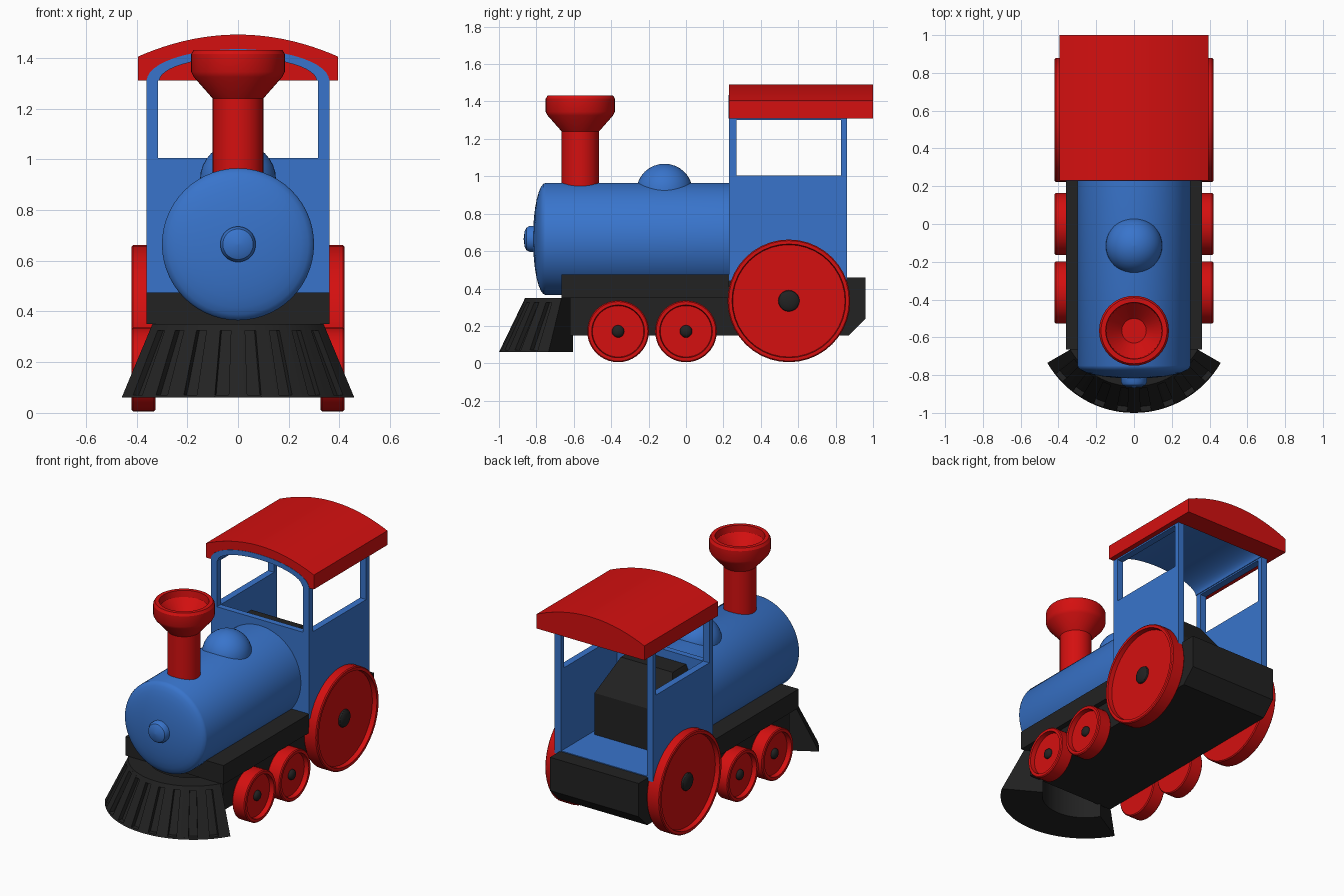
import bpy, bmesh, math

cube = bpy.data.objects.get("Cube")
if cube:
    bpy.data.objects.remove(cube)


def material(name, rgb):
    m = bpy.data.materials.new(name)
    m.use_nodes = True
    m.diffuse_color = (*rgb, 1)
    m.node_tree.nodes["Principled BSDF"].inputs["Base Color"].default_value = (*rgb, 1)
    return m


BLUE = material("blue paint", (0.04, 0.175, 0.6))
RED = material("red paint", (0.66, 0.005, 0.005))
BLACK = material("black iron", (0.016, 0.016, 0.016))
parts = []


def finish(name, bm, mat):
    bmesh.ops.recalc_face_normals(bm, faces=bm.faces)
    mesh = bpy.data.meshes.new(name)
    bm.to_mesh(mesh)
    bm.free()
    mesh.materials.append(mat)
    ob = bpy.data.objects.new(name, mesh)
    bpy.context.collection.objects.link(ob)
    parts.append(ob)
    return ob


def loft(name, rings, mat):
    """Closed solid joining equal-length rings of points, capped at both ends."""
    bm = bmesh.new()
    vs = [[bm.verts.new(p) for p in ring] for ring in rings]
    n = len(vs[0])
    for a, b in zip(vs, vs[1:]):
        for i in range(n):
            j = (i + 1) % n
            bm.faces.new((a[i], a[j], b[j], b[i]))
    bm.faces.new(vs[0])
    bm.faces.new(vs[-1])
    return finish(name, bm, mat)


def box(name, x, y, z, mat):
    return loft(name, [[(x[0], y[0], h), (x[1], y[0], h), (x[1], y[1], h), (x[0], y[1], h)]
                       for h in z], mat)


def lathe(name, profile, centre, axis, mat, side=1, n=40):
    """Solid of revolution; profile is (radius, distance along the axis)."""
    cx, cy, cz = centre
    rings = []
    for r, h in profile:
        ring = []
        for i in range(n):
            a = math.tau * i / n
            u, v = max(r, 0.0005) * math.cos(a), max(r, 0.0005) * math.sin(a)
            offset = {"x": (h * side, u, v), "y": (u, h, v), "z": (u, v, h)}[axis]
            ring.append((cx + offset[0], cy + offset[1], cz + offset[2]))
        rings.append(ring)
    return loft(name, rings, mat)


def quarter(r, depth, start, n=8):
    """Elliptical quarter profile closing a round end."""
    return [(r * math.cos(math.pi / 2 * i / n), start + depth * math.sin(math.pi / 2 * i / n))
            for i in range(n + 1)]


def ellipse_arch(w, h, n=24):
    return [(-w * math.cos(math.pi * i / n), 1.31 + h * math.sin(math.pi * i / n))
            for i in range(n + 1)]


def prism(name, outline, y0, y1, mat):
    return loft(name, [[(x, y, z) for x, z in outline] for y in (y0, y1)], mat)


# Boiler with a shallow domed front
cap = [(0.3 * math.cos(t), -0.75 - 0.068 * math.sin(t))
       for t in (math.pi / 2 * i / 8 for i in range(9))]
lathe("boiler", [(0.3, 0.24)] + cap, (0, 0, 0.665), "y", BLUE, n=56)
lathe("boiler_knob", [(0.07, -0.78), (0.07, -0.835), (0.06, -0.853), (0.04, -0.863), (0, -0.868)],
      (0, 0, 0.665), "y", BLUE)
lathe("steam_dome", [(0.15, -0.06)] + quarter(0.15, 0.147, 0), (0, -0.115, 0.92), "z", BLUE)

# Chimney with a hollow cup
lathe("chimney", [(0.1, 0.9), (0.1, 1.24), (0.175, 1.325), (0.185, 1.345), (0.185, 1.415),
                  (0.175, 1.432), (0.15, 1.432), (0.145, 1.39), (0.065, 1.3), (0, 1.3)],
      (0, -0.565, 0), "z", RED)

# Cab walls, posts and rails
box("cab_front_wall", (-0.36, 0.36), (0.23, 0.27), (0.44, 1.005), BLUE)
box("cab_floor", (-0.34, 0.34), (0.25, 0.855), (0.44, 0.465), BLUE)
for s, label in ((1, "left"), (-1, "right")):
    x = (s * 0.315, s * 0.36)
    box(label + "_cab_wall", x, (0.23, 0.86), (0.44, 1.005), BLUE)
    box(label + "_cab_front_post", x, (0.23, 0.27), (1.005, 1.315), BLUE)
    box(label + "_cab_rear_post", x, (0.828, 0.86), (1.005, 1.315), BLUE)
    box(label + "_cab_top_rail", x, (0.27, 0.828), (1.3, 1.315), BLUE)

# Arched ceiling under a red roof, solid over the rear overhang
outer, inner = ellipse_arch(0.36, 0.125), ellipse_arch(0.31, 0.092)
prism("cab_ceiling", outer + inner[::-1], 0.228, 0.86, BLUE)
crown = []
for i in range(25):
    px = -0.395 + 0.79 * i / 24
    crown.append((px, 1.405 + 0.087 * (1 - (px / 0.395) ** 2)))
crown = [(-0.395, 1.31)] + crown + [(0.395, 1.31)]
prism("roof", crown + outer[::-1], 0.23, 0.86, RED)
prism("roof_overhang", crown, 0.86, 1.0, RED)

# Firebox inside the cab
loft("firebox", [[(-w, 0.26, z), (w, 0.26, z), (w, y, z), (-w, y, z)]
                 for w, y, z in ((0.285, 0.55, 0.46), (0.285, 0.55, 0.74), (0.19, 0.41, 0.95))], BLACK)

# Running board and chassis with a chamfered tail
box("running_board", (-0.36, 0.36), (-0.665, 0.23), (0.35, 0.475), BLACK)
side = [(-0.62, 0.15), (0.87, 0.15), (0.96, 0.24), (0.96, 0.46), (0.2, 0.46), (0.2, 0.36), (-0.62, 0.36)]
loft("chassis", [[(x, y, z) for y, z in side] for x in (-0.325, 0.325)], BLACK)

# Wheels with recessed faces and domed hubs
for s, label in ((1, "left"), (-1, "right")):
    for kind, y, r, hub in (("front", -0.363, 0.165, 0.033), ("middle", 0, 0.165, 0.033),
                            ("rear", 0.55, 0.328, 0.057)):
        c = (0, y, r + 0.006)
        lathe(f"{label}_{kind}_wheel",
              [(0, 0.325), (r - 0.006, 0.325), (r, 0.331), (r, 0.414), (r - 0.006, 0.42),
               (r - 0.024, 0.42), (r - 0.028, 0.39), (0, 0.39)], c, "x", RED, s)
        lathe(f"{label}_{kind}_hub", [(hub, 0.38)] + quarter(hub, 0.02, 0.395, 5), c, "x", BLACK, s, 20)


# Fan-shaped track guard with raised slats
def fan(name, a0, a1, z0, z1, inset, steps):
    rings = []
    for i in range(steps + 1):
        a = math.radians(a0 + (a1 - a0) * i / steps)
        ring = []
        for z, inside in ((z0, True), (z0, False), (z1, False), (z1, True)):
            r = 0.27 if inside else 0.53 - 0.14 * (z - 0.06) / 0.29 - inset
            ring.append((r * math.sin(a), -0.47 - r * math.cos(a), z))
        rings.append(ring)
    return loft(name, rings, BLACK)


fan("guard_core", -60, 60, 0.06, 0.345, 0.028, 32)
fan("guard_top_band", -60, 60, 0.325, 0.35, 0, 32)
fan("guard_bottom_band", -60, 60, 0.06, 0.07, 0, 32)
for i in range(9):
    mid = -56 + 14 * i
    fan(f"guard_slat_{i + 1}", mid - 4, mid + 4, 0.06, 0.34, 0, 2)

# Smooth the round parts while keeping hard edges
bpy.ops.object.select_all(action="DESELECT")
for ob in parts:
    ob.select_set(True)
bpy.context.view_layer.objects.active = parts[0]
bpy.ops.object.shade_smooth_by_angle(angle=math.radians(30))
